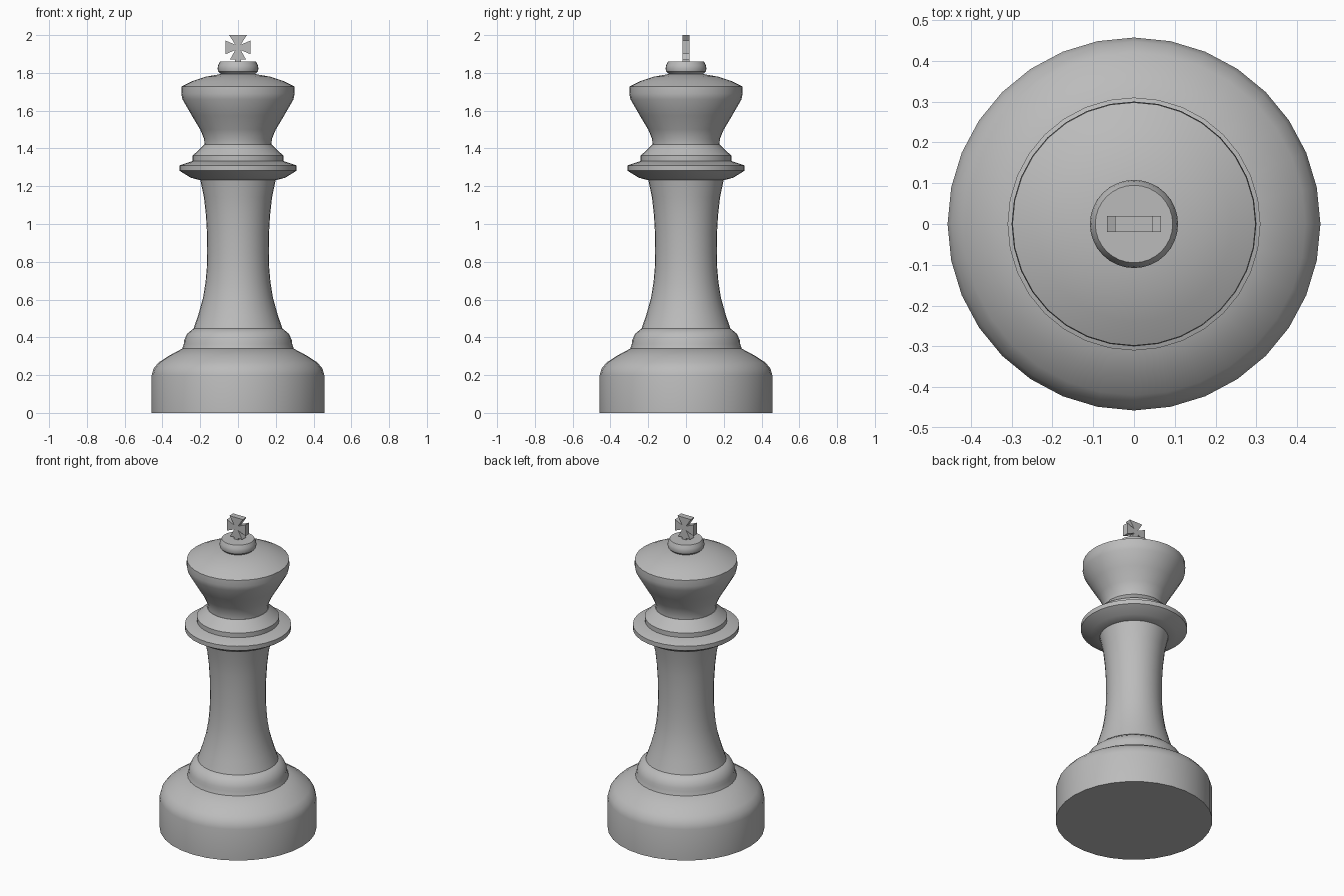
import bpy, bmesh, math

cube = bpy.data.objects.get("Cube")
if cube:
    bpy.data.objects.remove(cube, do_unlink=True)

SIDES = 32

grey = bpy.data.materials.new("plain grey")
grey.use_nodes = True
colour = (0.5, 0.5, 0.5, 1)
grey.diffuse_color = colour
grey.node_tree.nodes["Principled BSDF"].inputs["Base Color"].default_value = colour


def finish(name, bm, angle=None):
    """Turn a bmesh into a named, coloured object."""
    bmesh.ops.recalc_face_normals(bm, faces=bm.faces)
    mesh = bpy.data.meshes.new(name)
    bm.to_mesh(mesh)
    bm.free()
    mesh.materials.append(grey)
    obj = bpy.data.objects.new(name, mesh)
    bpy.context.collection.objects.link(obj)
    if angle:
        bpy.ops.object.select_all(action='DESELECT')
        obj.select_set(True)
        bpy.context.view_layer.objects.active = obj
        bpy.ops.object.shade_smooth_by_angle(angle=math.radians(angle))
    return obj


def turned(name, profile, angle=30):
    """Lathe a (radius, height) profile about z and cap both ends."""
    bm = bmesh.new()
    rings = []
    for r, z in profile:
        turn = [math.tau * i / SIDES for i in range(SIDES)]
        rings.append([bm.verts.new((r * math.cos(a), r * math.sin(a), z)) for a in turn])
    for low, high in zip(rings, rings[1:]):
        for i in range(SIDES):
            j = (i + 1) % SIDES
            bm.faces.new((low[i], low[j], high[j], high[i]))
    bm.faces.new(rings[0])
    bm.faces.new(rings[-1])
    return finish(name, bm, angle)


# Foot and the moulding above it
turned("base", [(.457, 0), (.457, .2), (.447, .235), (.42, .267), (.365, .303), (.295, .34)])
turned("base_ring", [(.295, .34), (.287, .365), (.285, .385), (.27, .418), (.235, .447)], 40)

# Waisted shaft
turned("column", [(.235, .447), (.21, .52), (.185, .61), (.172, .69), (.165, .77),
                  (.163, .85), (.164, .95), (.17, 1.05), (.18, 1.14), (.2, 1.235)])

# Wide collar with a stepped ring on top
turned("collar", [(.2, 1.232), (.25, 1.245), (.31, 1.282), (.31, 1.31), (.24, 1.333)])
turned("collar_ring", [(.24, 1.333), (.24, 1.362), (.215, 1.385), (.18, 1.42)])

# Flared head with a shallow dome
turned("head", [(.178, 1.42), (.179, 1.45), (.2, 1.5), (.245, 1.575), (.294, 1.66),
                (.3, 1.69), (.298, 1.728), (.24, 1.757), (.17, 1.78), (.085, 1.795)])
turned("finial", [(.085, 1.79), (.105, 1.808), (.108, 1.823), (.105, 1.84), (.095, 1.86)])

# Flared four-armed cross, thin from front to back
bm = bmesh.new()
mid, waist, tip, half = 1.935, .014, .036, .019
outline = []
for k, reach, spread in ((0, .066, tip), (1, .065, .047), (2, .066, tip), (3, .065, .043)):
    c, s = math.cos(k * math.pi / 2), math.sin(k * math.pi / 2)
    for u, v in ((reach, -spread), (reach, spread), (waist, waist)):
        outline.append((u * c - v * s, mid + u * s + v * c))
face = bm.faces.new([bm.verts.new((x, -half, z)) for x, z in outline])
ext = bmesh.ops.extrude_face_region(bm, geom=[face])
back = [v for v in ext["geom"] if isinstance(v, bmesh.types.BMVert)]
bmesh.ops.translate(bm, verts=back, vec=(0, 2 * half, 0))
finish("cross", bm)

# Short stem under the cross
bm = bmesh.new()
bmesh.ops.create_cube(bm, size=1)
bmesh.ops.scale(bm, verts=bm.verts, vec=(.03, 2 * half, .03))
bmesh.ops.translate(bm, verts=bm.verts, vec=(0, 0, 1.865))
finish("cross_stem", bm)
